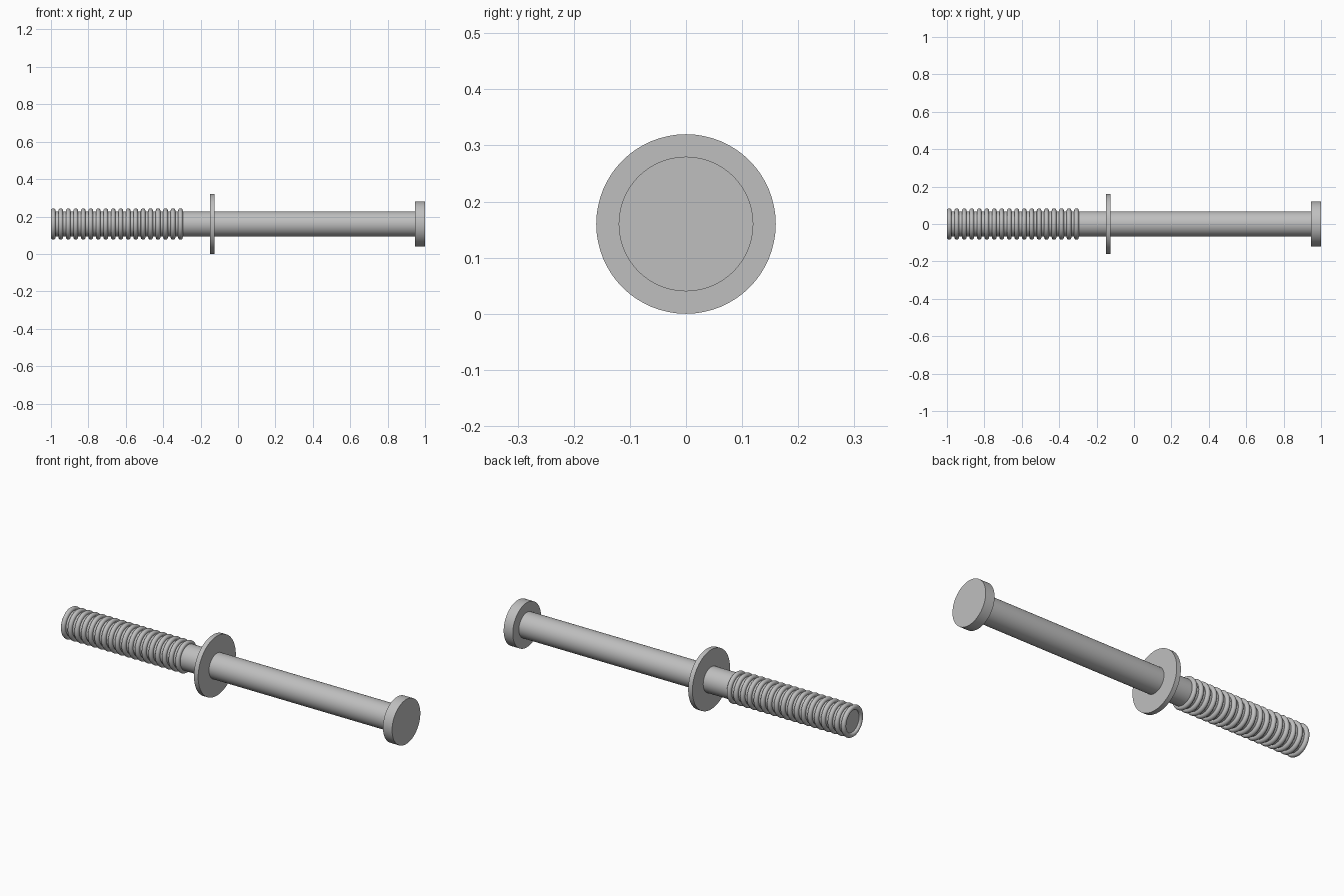
import bpy
import math

cube = bpy.data.objects.get("Cube")
if cube:
    bpy.data.objects.remove(cube, do_unlink=True)

AXIS_Z = 0.16
SIDES = 64

steel = bpy.data.materials.new("grey steel")
steel.use_nodes = True
GREY = (0.52, 0.52, 0.52, 1)
steel.diffuse_color = GREY
steel.node_tree.nodes["Principled BSDF"].inputs["Base Color"].default_value = GREY


def finish(name):
    obj = bpy.context.object
    obj.name = name
    obj.data.materials.append(steel)
    bpy.ops.object.shade_smooth_by_angle(angle=math.radians(35))
    return obj


def disc(name, x0, x1, radius):
    """Cylinder lying along x."""
    bpy.ops.mesh.primitive_cylinder_add(
        vertices=SIDES, radius=radius, depth=x1 - x0,
        location=((x0 + x1) / 2, 0, AXIS_Z), rotation=(0, math.pi / 2, 0))
    return finish(name)


# Plain parts
disc("shaft", -0.9875, 0.96, 0.068)
disc("head", 0.946, 1.0, 0.12)
disc("washer", -0.15, -0.125, 0.16)

# Rounded ridges of the threaded end
RIDGES, PITCH, TUBE = 18, 0.04, 0.0125
for i in range(RIDGES):
    bpy.ops.mesh.primitive_torus_add(
        major_segments=SIDES, minor_segments=16,
        major_radius=0.0715, minor_radius=TUBE,
        location=(-1 + TUBE + i * PITCH, 0, AXIS_Z),
        rotation=(0, math.pi / 2, 0))
    finish(f"thread_ridge_{i + 1}")
